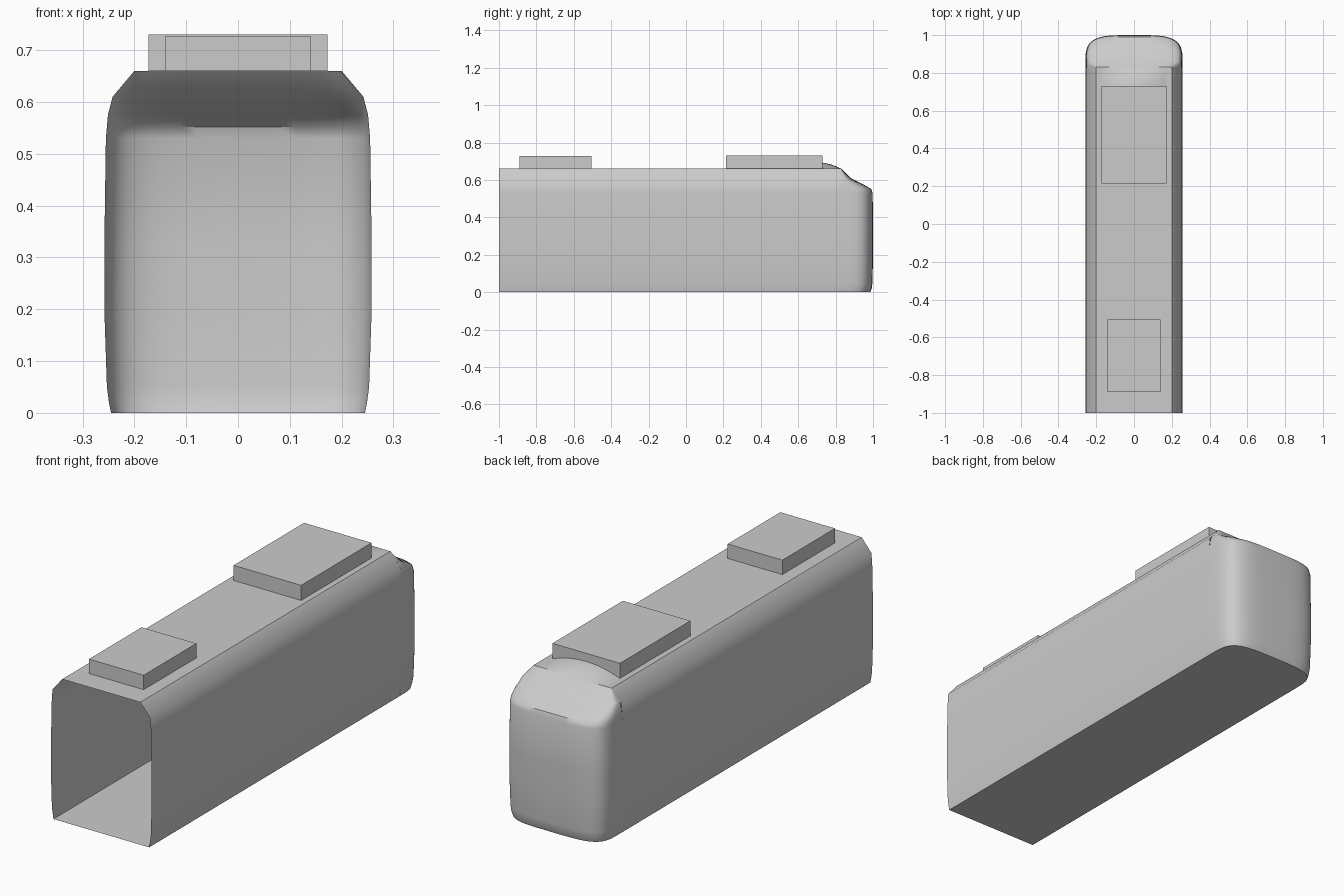
import bpy, bmesh, math

cube = bpy.data.objects.get("Cube")
if cube:
    bpy.data.objects.remove(cube, do_unlink=True)

grey = bpy.data.materials.new("plain grey")
grey.use_nodes = True
COLOUR = (0.6, 0.6, 0.6, 1)
grey.diffuse_color = COLOUR
grey.node_tree.nodes["Principled BSDF"].inputs["Base Color"].default_value = COLOUR

SEAM, BACK = 0.83, -1.0


def finish(name, bm, angle=40):
    bmesh.ops.recalc_face_normals(bm, faces=bm.faces)
    mesh = bpy.data.meshes.new(name)
    bm.to_mesh(mesh)
    bm.free()
    mesh.materials.append(grey)
    obj = bpy.data.objects.new(name, mesh)
    bpy.context.collection.objects.link(obj)
    bpy.ops.object.select_all(action='DESELECT')
    obj.select_set(True)
    bpy.context.view_layer.objects.active = obj
    bpy.ops.object.shade_smooth_by_angle(angle=math.radians(angle))
    return obj


def loft(bm, rows, closed=False):
    """Skin neighbouring rows of points with quads."""
    rings = [[bm.verts.new(p) for p in row] for row in rows]
    for a, b in zip(rings, rings[1:]):
        n = len(a)
        for i in range(n if closed else n - 1):
            j = (i + 1) % n
            bm.faces.new((a[i], a[j], b[j], b[i]))
    return rings


# Body shell: a tube with an open end
half = [(0.245, 0), (0.253, 0.05), (0.258, 0.2), (0.258, 0.32),
        (0.255, 0.53), (0.25, 0.6), (0.2, 0.66)]
section = half + [(-x, z) for x, z in reversed(half)]
bm = bmesh.new()
loft(bm, [[(x, y, z) for x, z in section] for y in (BACK, SEAM)], closed=True)
finish("body_shell", bm)

# Rounded nose: rows of height, half width and reach
levels = [(0, 0.245, 0.985), (0.02, 0.249, 0.993), (0.05, 0.253, 0.997),
          (0.2, 0.258, 1.0), (0.32, 0.258, 1.0), (0.53, 0.255, 0.998),
          (0.552, 0.253, 0.99), (0.575, 0.251, 0.95), (0.61, 0.242, 0.88),
          (0.66, 0.2, SEAM)]
STEPS = 32


def plan_row(z, width, reach):
    row = []
    for i in range(STEPS + 1):
        t = math.pi * i / STEPS
        c, s = math.cos(t), max(math.sin(t), 0)
        row.append((math.copysign(abs(c) ** 0.5, c) * width,
                    SEAM + (reach - SEAM) * s ** 0.5, z))
    return row


bm = bmesh.new()
rings = loft(bm, [plan_row(*level) for level in levels])
bm.faces.new(rings[0])
finish("nose", bm)

# Low domed fairing behind the large roof unit
bm = bmesh.new()
rows = []
for j in range(9):
    y = 0.7 + 0.13 * j / 8
    rise = 0.034 * (1 - (j / 8) ** 2)
    rows.append([(0.17 * k / 8, y, 0.66 + rise * (1 - (k / 8) ** 2))
                 for k in range(-8, 9)])
loft(bm, rows)
fairing = finish("roof_fairing", bm)


# Roof units
def roof_unit(name, width, y0, y1, top):
    bm = bmesh.new()
    bmesh.ops.create_cube(bm, size=1)
    for v in bm.verts:
        v.co = (v.co.x * width, y1 if v.co.y > 0 else y0,
                top if v.co.z > 0 else 0.66)
    finish(name, bm, 30)


roof_unit("small_roof_unit", 0.28, -0.89, -0.505, 0.727)
roof_unit("large_roof_unit", 0.346, 0.215, 0.73, 0.73)
